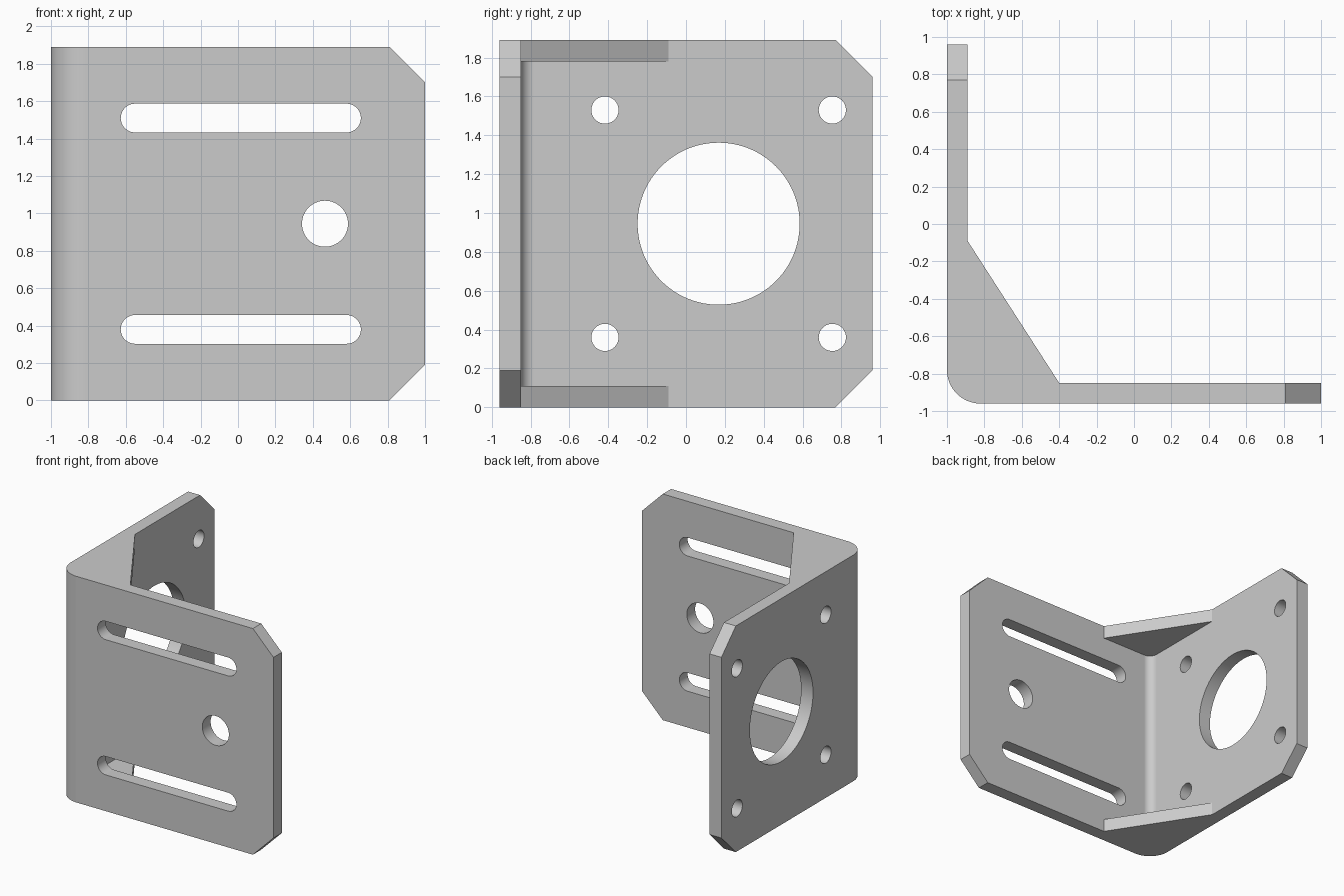
import bpy, bmesh
from math import sin, cos, pi, radians

cube = bpy.data.objects.get("Cube")
if cube:
    bpy.data.objects.remove(cube, do_unlink=True)

H, T = 1.89, 0.11            # height, sheet thickness
X0, Y0, Y1 = -1.0, -0.96, 0.96
R_OUT = 0.18                 # outer bend radius
R_IN = R_OUT - T

steel = bpy.data.materials.new("grey steel")
steel.use_nodes = True
GREY = (0.6, 0.6, 0.6, 1)
steel.diffuse_color = GREY
steel.node_tree.nodes["Principled BSDF"].inputs["Base Color"].default_value = GREY


def arc(cx, cy, r, a0, a1, n):
    """Points on an arc, angles in degrees."""
    angles = [radians(a0 + (a1 - a0) * i / n) for i in range(n + 1)]
    return [(cx + r * cos(a), cy + r * sin(a)) for a in angles]


def circle(cx, cy, r, n=64):
    return arc(cx, cy, r, 0, 360, n)[:-1]


def slot(xa, xb, cz, r):
    return arc(xb, cz, r, -90, 90, 20) + arc(xa, cz, r, 90, 270, 20)


def prism(name, outline, axis, lo, hi):
    """Extrude a flat outline along an axis."""
    place = {"x": lambda a, b, t: (t, a, b),
             "y": lambda a, b, t: (a, t, b),
             "z": lambda a, b, t: (a, b, t)}[axis]
    bm = bmesh.new()
    face = bm.faces.new([bm.verts.new(place(a, b, lo)) for a, b in outline])
    grown = bmesh.ops.extrude_face_region(bm, geom=[face])["geom"]
    tops = [v for v in grown if isinstance(v, bmesh.types.BMVert)]
    bmesh.ops.translate(bm, verts=tops, vec=place(0, 0, hi - lo))
    bmesh.ops.recalc_face_normals(bm, faces=bm.faces)
    mesh = bpy.data.meshes.new(name)
    bm.to_mesh(mesh)
    bm.free()
    mesh.materials.append(steel)
    obj = bpy.data.objects.new(name, mesh)
    bpy.context.collection.objects.link(obj)
    return obj


def combine(target, tool, operation):
    """Apply a boolean and discard the tool."""
    bpy.context.view_layer.objects.active = target
    mod = target.modifiers.new("cut", "BOOLEAN")
    mod.operation, mod.object, mod.solver = operation, tool, "EXACT"
    bpy.ops.object.modifier_apply(modifier=mod.name)
    bpy.data.objects.remove(tool, do_unlink=True)


# Bent sheet: L profile with a rounded corner
bend = (X0 + R_OUT, Y0 + R_OUT)
inner = arc(*bend, R_IN, 270, 180, 16)
outer = arc(*bend, R_OUT, 180, 270, 24)
bracket = prism("bracket", [(1, Y0), (1, Y0 + T)] + inner
                + [(X0 + T, Y1), (X0, Y1)] + outer, "z", 0, H)

# Corner gussets at the bottom and top
gusset = [(-0.40, Y0 + T)] + inner + [(X0 + T, -0.09)]
for z in (0, H - T):
    combine(bracket, prism("gusset", gusset, "z", z, z + T), "UNION")

front, side = ("y", Y0 - 0.1, Y0 + T + 0.02), ("x", X0 - 0.1, X0 + T + 0.02)
cuts = []

# Clipped free corners of both plates
for end, span in ((1.0, front), (Y1, side)):
    corner = [(end - 0.29, H + 0.1), (end + 0.1, H + 0.1), (end + 0.1, H - 0.29)]
    cuts += [(corner, span), ([(a, H - b) for a, b in corner], span)]

# Front plate: two slots and a round hole
for z in (0.38, H - 0.38):
    cuts.append((slot(-0.55, 0.58, z, 0.077), front))
cuts.append((circle(0.465, H / 2, 0.123), front))

# Side plate: large bore and four screw holes
cuts.append((circle(0.168, H / 2, 0.417, 96), side))
for y in (-0.417, 0.753):
    for z in (0.36, H - 0.36):
        cuts.append((circle(y, z, 0.07, 40), side))

for outline, span in cuts:
    combine(bracket, prism("cutter", outline, *span), "DIFFERENCE")

# Smooth bends and bores, crisp edges
bpy.ops.object.select_all(action="DESELECT")
bracket.select_set(True)
bpy.context.view_layer.objects.active = bracket
bpy.ops.object.shade_smooth_by_angle(angle=radians(30))
weighted = bracket.modifiers.new("weighted normals", "WEIGHTED_NORMAL")
weighted.keep_sharp = True
